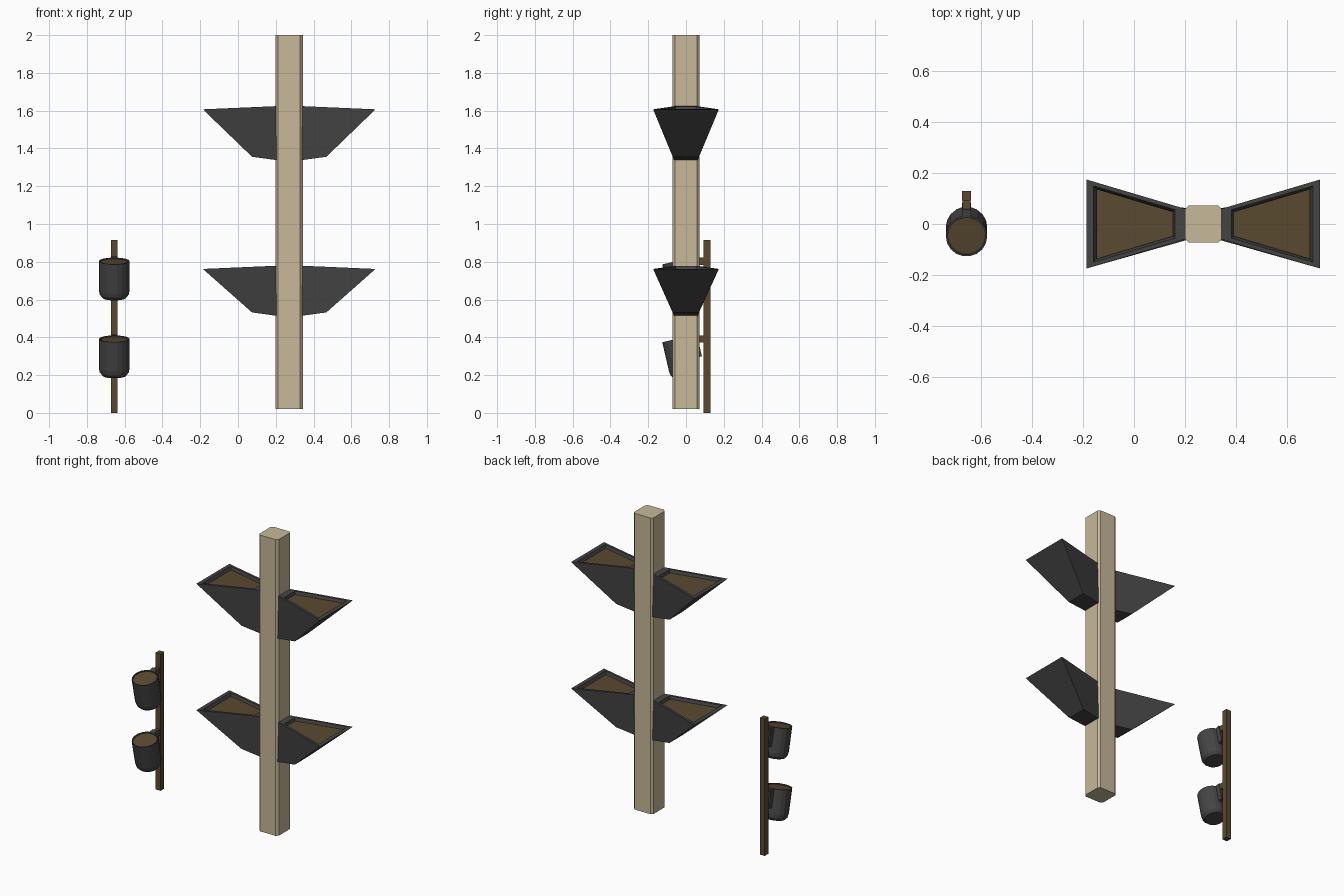
import bpy, bmesh, math
from mathutils import Matrix, Vector

if "Cube" in bpy.data.objects:
    bpy.data.objects.remove(bpy.data.objects["Cube"])


def material(name, rgb):
    m = bpy.data.materials.new(name)
    m.diffuse_color = (*rgb, 1)
    m.use_nodes = True
    m.node_tree.nodes["Principled BSDF"].inputs["Base Color"].default_value = m.diffuse_color
    return m


WOOD = material("pale_wood", (0.57, 0.48, 0.32))
BROWN = material("dark_brown", (0.10, 0.068, 0.03))
DARK = material("charcoal", (0.058, 0.058, 0.058))


def loft(name, rings, mat, matrix=Matrix.Identity(4)):
    """Skin a stack of equal-length rings and cap both ends."""
    bm = bmesh.new()
    loops = [[bm.verts.new(matrix @ Vector(p)) for p in r] for r in rings]
    n = len(loops[0])
    for a, b in zip(loops, loops[1:]):
        for i in range(n):
            j = (i + 1) % n
            bm.faces.new((a[i], a[j], b[j], b[i]))
    bm.faces.new(loops[0])
    bm.faces.new(loops[-1])
    bmesh.ops.recalc_face_normals(bm, faces=bm.faces)
    me = bpy.data.meshes.new(name)
    bm.to_mesh(me)
    bm.free()
    me.materials.append(mat)
    ob = bpy.data.objects.new(name, me)
    bpy.context.collection.objects.link(ob)
    return ob


def box(name, x, y, z, mat, matrix=Matrix.Identity(4)):
    ring = lambda h: [(x[0], y[0], h), (x[1], y[0], h), (x[1], y[1], h), (x[0], y[1], h)]
    return loft(name, [ring(z[0]), ring(z[1])], mat, matrix)


# Tall post with chamfered corners
CX, H, C = 0.271, 0.072, 0.014
outline = [(H, H - C), (H - C, H), (C - H, H), (-H, H - C),
           (-H, C - H), (C - H, -H), (H - C, -H), (H, C - H)]
loft("post", [[(CX + x, y, z) for x, y in outline] for z in (0.02, 2.0)], WOOD)


# Flared planters: each trapezoid is (outer x, outer half y, outer z, inner x, inner half y, inner z)
# with x as distance from the post centre
def planter(label, low, high, side):
    def trap(xo, yo, zo, xi, yi, zi):
        return [(CX + side * xo, -yo, zo), (CX + side * xo, yo, zo),
                (CX + side * xi, yi, zi), (CX + side * xi, -yi, zi)]
    bottom = trap(0.197, 0.069, low + 0.018, 0.066, 0.063, low)
    top = trap(0.457, 0.174, high - 0.017, 0.066, 0.058, high)
    rim = trap(0.430, 0.149, high - 0.016, 0.111, 0.056, high - 0.002)
    inner = trap(0.418, 0.137, high - 0.045, 0.119, 0.048, high - 0.032)
    loft("planter_" + label, [bottom, top, rim, inner], DARK)
    d = Vector((0, 0, 0.012))
    loft("planter_soil_" + label, [inner, [Vector(p) + d for p in inner]], BROWN)


for level, low, high in (("lower", 0.514, 0.779), ("upper", 1.338, 1.624)):
    for side, word in ((-1, "left"), (1, "right")):
        planter(level + "_" + word, low, high, side)

# Small pole behind the pots
PX = -0.655
box("pot_pole", (PX - 0.018, PX + 0.018), (0.092, 0.13), (0, 0.915), BROWN)


def circle(r, z, n=18):
    return [(r * math.cos(2 * math.pi * i / n), r * math.sin(2 * math.pi * i / n), z) for i in range(n)]


# Tilted pots with soil, back tab and arm to the pole
for level, z in (("lower", 0.392), ("upper", 0.804)):
    m = Matrix.Translation((PX, -0.048, z)) @ Matrix.Rotation(math.radians(13), 4, 'X')
    pot = [(0.062, -0.2), (0.077, -0.182), (0.081, -0.16), (0.081, 0), (0.074, 0), (0.073, -0.015)]
    loft("pot_" + level, [circle(r, h) for r, h in pot], DARK, m)
    loft("pot_soil_" + level, [circle(0.0735, -0.014), circle(0.0738, -0.006)], BROWN, m)
    box("pot_tab_" + level, (-0.018, 0.018), (0.077, 0.108), (-0.12, 0), DARK, m)
    box("pot_arm_" + level, (PX - 0.015, PX + 0.015), (0.045, 0.1), (z - 0.02, z + 0.018), BROWN)
